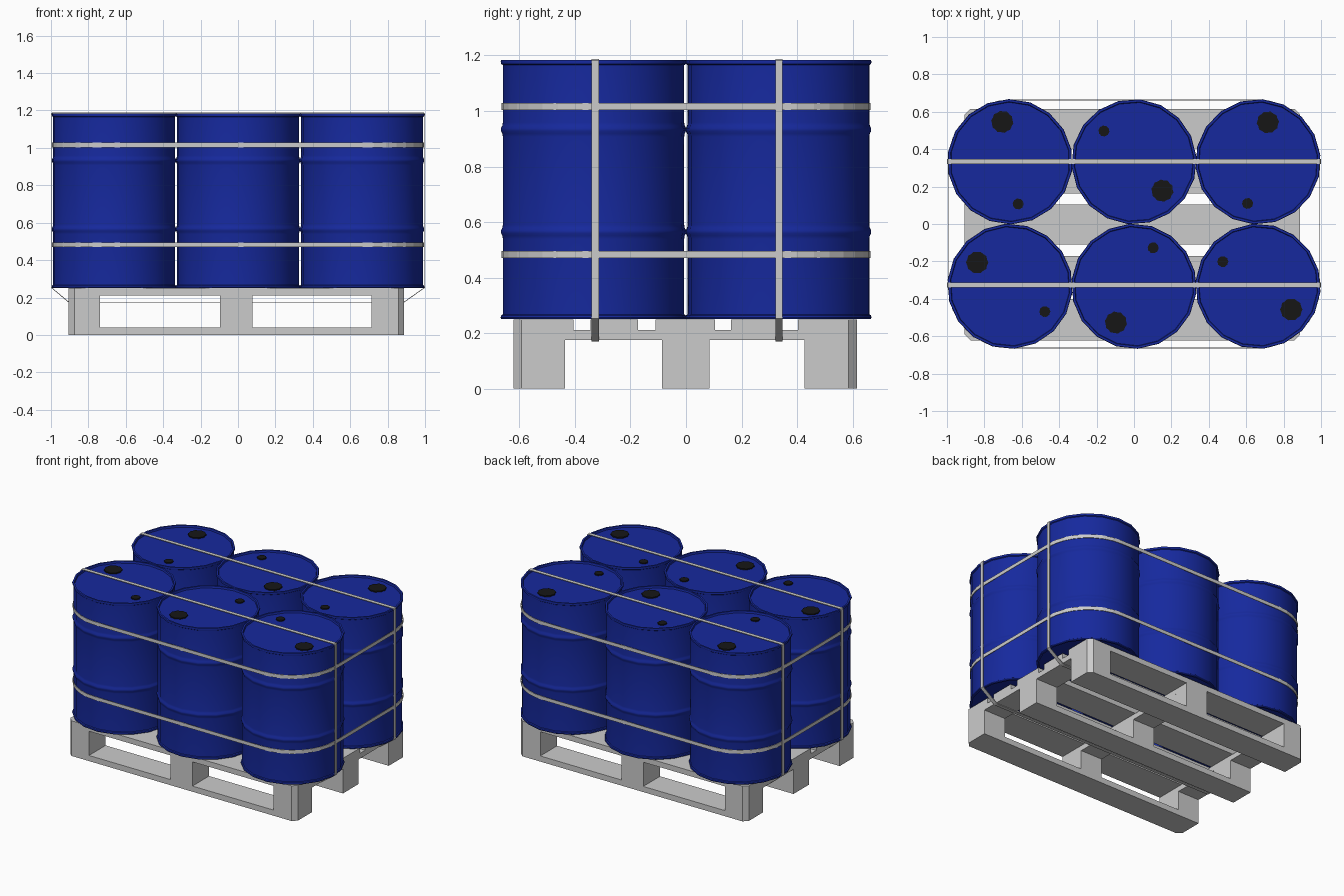
import bpy, bmesh
from math import sin, cos, pi, radians

if "Cube" in bpy.data.objects:
    bpy.data.objects.remove(bpy.data.objects["Cube"])


def material(name, rgb):
    m = bpy.data.materials.new(name)
    m.diffuse_color = (*rgb, 1)
    m.use_nodes = True
    m.node_tree.nodes["Principled BSDF"].inputs["Base Color"].default_value = m.diffuse_color
    return m


BLUE = material("blue_paint", (0.008, 0.022, 0.34))
BLACK = material("black_plastic", (0.008, 0.008, 0.008))


def finish(bm, name, mat=None, smooth=None):
    bmesh.ops.recalc_face_normals(bm, faces=bm.faces[:])
    me = bpy.data.meshes.new(name)
    bm.to_mesh(me)
    bm.free()
    ob = bpy.data.objects.new(name, me)
    bpy.context.collection.objects.link(ob)
    if mat:
        me.materials.append(mat)
    if smooth:
        bpy.ops.object.select_all(action='DESELECT')
        ob.select_set(True)
        bpy.context.view_layer.objects.active = ob
        bpy.ops.object.shade_smooth_by_angle(angle=radians(smooth))
    return ob


def prism(name, pts, z0, z1, mat=None):
    bm = bmesh.new()
    low = [bm.verts.new((x, y, z0)) for x, y in pts]
    high = [bm.verts.new((x, y, z1)) for x, y in pts]
    bm.faces.new(low)
    bm.faces.new(high)
    n = len(pts)
    for i in range(n):
        j = (i + 1) % n
        bm.faces.new((low[i], low[j], high[j], high[i]))
    return finish(bm, name, mat)


# Pallet: every box corner lying on an outer pallet corner is cut off
PX, PY, CUT = (-0.905, 0.887), (-0.622, 0.616), 0.03


def plank(name, xs, ys, z0, z1):
    pts = []
    for k, (x, y, sx, sy) in enumerate(((xs[0], ys[0], 1, 1), (xs[1], ys[0], -1, 1),
                                        (xs[1], ys[1], -1, -1), (xs[0], ys[1], 1, -1))):
        if x in PX and y in PY:
            c = [(x, y + sy * CUT), (x + sx * CUT, y)]
            pts += c if k % 2 == 0 else c[::-1]
        else:
            pts.append((x, y))
    prism(name, pts, z0, z1)


block_x = ((PX[0], -0.737), (-0.095, 0.077), (0.715, PX[1]))
block_y = ((PY[0], -0.435), (-0.087, 0.085), (0.427, PY[1]))
deck_y = ((PY[0], -0.405), (-0.344, -0.172), (-0.11, 0.105), (0.162, 0.346), (0.403, PY[1]))
for ys in block_y:
    plank("pallet_bottom_board", PX, ys, 0, 0.04)
    for xs in block_x:
        plank("pallet_block", xs, ys, 0.04, 0.175)
for xs in block_x:
    plank("pallet_cross_board", xs, PY, 0.175, 0.212)
for ys in deck_y:
    plank("pallet_deck_board", PX, ys, 0.212, 0.25)

# Drum profile (radius, height): recessed base, rims, two rolled hoops, recessed lid
SIDES, CX, CY, R = 18, 0.663, 0.333, 0.327
profile = [(0.318, 0.264), (0.320, 0.251), (0.333, 0.251), (0.335, 0.256), (0.333, 0.264), (R, 0.268)]
for z in (0.565, 0.933):
    profile += [(R, z - 0.026), (0.329, z - 0.014), (0.334, z - 0.005),
                (0.334, z + 0.005), (0.329, z + 0.014), (R, z + 0.026)]
profile += [(R, 1.165), (0.333, 1.169), (0.335, 1.177), (0.333, 1.183), (0.321, 1.183), (0.318, 1.170)]


def drum(x, y, turn):
    bm = bmesh.new()
    rings = []
    for r, z in profile:
        rings.append([bm.verts.new((x + r * cos(a), y + r * sin(a), z))
                      for a in (turn + (i + 0.5) * 2 * pi / SIDES for i in range(SIDES))])
    for a, b in zip(rings, rings[1:]):
        for i in range(SIDES):
            j = (i + 1) % SIDES
            bm.faces.new((a[i], a[j], b[j], b[i]))
    bm.faces.new(rings[0])
    bm.faces.new(rings[-1])
    finish(bm, "drum", BLUE, 35)
    # Ribbed bung caps on opposite sides of the lid
    for name, r, off in (("large_cap", 0.06, 0.217), ("small_cap", 0.03, -0.230)):
        cx, cy = x + off * cos(turn), y + off * sin(turn)
        pts = [(cx + q * cos(a), cy + q * sin(a))
               for q, a in ((r * (0.92 if i % 2 else 1), turn + i * pi / 10) for i in range(20))]
        prism(name, pts, 1.165, 1.178, BLACK)


turns = {(-1, 1): 101, (0, 1): -45.6, (1, 1): 76, (-1, -1): 144, (0, -1): 243.5, (1, -1): -35}
for (i, j), deg in turns.items():
    drum(i * CX, j * CY, radians(deg))


# Straps: closed flat ribbons given a little thickness
def strap(name, path, side):
    bm = bmesh.new()
    a = [bm.verts.new(p) for p in path]
    b = [bm.verts.new([p[k] + side[k] for k in range(3)]) for p in path]
    for i in range(len(path)):
        j = (i + 1) % len(path)
        bm.faces.new((a[i], a[j], b[j], b[i]))
    ob = finish(bm, name)
    mod = ob.modifiers.new("thickness", 'SOLIDIFY')
    mod.thickness = 0.004
    mod.offset = 0


# Horizontal straps wrap the outline of the six drums
outline = []
for k, (sx, sy) in enumerate(((1, 1), (-1, 1), (-1, -1), (1, -1))):
    for s in range(9):
        a = (k + s / 8) * pi / 2
        outline.append((sx * CX + 0.330 * cos(a), sy * CY + 0.330 * sin(a)))
for z in (0.47, 1.003):
    strap("horizontal_strap", [(x, y, z) for x, y in outline], (0, 0, 0.025))

# Vertical straps go over the lids and under the pallet
loop = [(-0.893, 0.172), (0.876, 0.172), (0.89, 0.177), (0.998, 0.253), (0.998, 1.181), (0.994, 1.186),
        (-0.994, 1.186), (-0.998, 1.181), (-0.998, 0.253), (-0.907, 0.177)]
for y in (-0.340, 0.322):
    strap("vertical_strap", [(x, y, z) for x, z in loop], (0, 0.026, 0))
